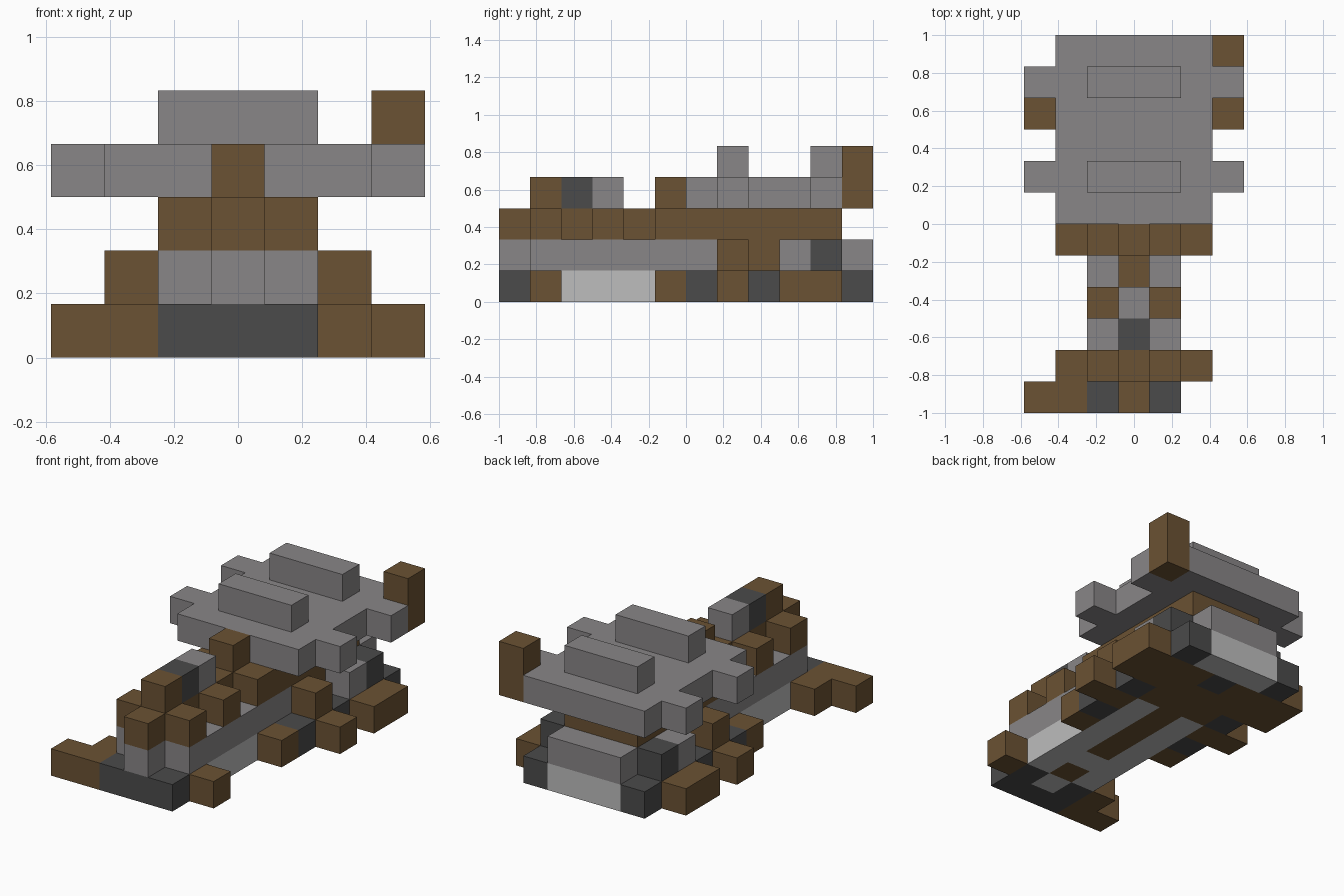
import bpy
import bmesh
from mathutils import Matrix, Vector

CELL = 1 / 6            # edge of one cube
LENGTH = 12             # cubes from front to back

default = bpy.data.objects.get("Cube")
if default:
    bpy.data.objects.remove(default, do_unlink=True)


def make_material(name, colour):
    mat = bpy.data.materials.new(name)
    mat.use_nodes = True
    rgba = (*colour, 1)
    mat.diffuse_color = rgba
    mat.node_tree.nodes["Principled BSDF"].inputs["Base Color"].default_value = rgba
    return mat


BROWN = make_material("brown wood", (0.147, 0.084, 0.033))
GRAY = make_material("mid gray", (0.25, 0.24, 0.245))
LIGHT = make_material("light gray", (0.51, 0.51, 0.51))
DARK = make_material("dark gray", (0.07, 0.07, 0.07))


def box(x, row, layer, wide=1, deep=1, high=1):
    """A block of cubes: x is its right-most column, row counts from the front."""
    return x, row, layer, wide, deep, high


def part(name, mat, *boxes, mirror=False):
    """Join blocks into one flat-shaded object, optionally mirrored over x."""
    blocks = list(boxes)
    if mirror:
        blocks += [box(1 - x - w, r, l, w, d, h) for x, r, l, w, d, h in boxes]
    bm = bmesh.new()
    for x, row, layer, wide, deep, high in blocks:
        size = Vector((wide, deep, high))
        corner = Vector((x - 0.5, row - LENGTH / 2, layer))
        place = Matrix.Translation((corner + size / 2) * CELL)
        bmesh.ops.create_cube(bm, size=1, matrix=place @ Matrix.Diagonal((*(size * CELL), 1)))
    mesh = bpy.data.meshes.new(name)
    bm.to_mesh(mesh)
    bm.free()
    mesh.materials.append(mat)
    obj = bpy.data.objects.new(name, mesh)
    bpy.context.collection.objects.link(obj)
    return obj


# Floor layer
part("front_bumper", DARK, box(-1, 0, 0, wide=3))
part("bumper_extension", BROWN, box(-3, 0, 0, wide=2))
part("floor_front_corners", DARK, box(1, 1, 0), mirror=True)
part("floor_front_centre", LIGHT, box(0, 1, 0), box(0, 3, 0))
part("floor_spine", BROWN, box(0, 2, 0), box(0, 4, 0, deep=6))
part("side_sills", LIGHT, box(1, 2, 0, deep=6), mirror=True)
part("floor_rear", BROWN, box(1, 8, 0, deep=3), mirror=True)
part("floor_rear_centre", DARK, box(0, 10, 0))
part("rear_plate", LIGHT, box(-1, 11, 0, wide=3))

# Wheels and outer blocks
part("front_wheels", BROWN, box(2, 1, 0), mirror=True)
part("middle_wheels", BROWN, box(2, 5, 0), box(2, 7, 0, wide=2), mirror=True)
part("rear_wheels", BROWN, box(2, 9, 0, wide=2, deep=2), mirror=True)
part("wheel_spacers", DARK, box(2, 6, 0), box(2, 8, 0), mirror=True)
part("rear_corners", DARK, box(2, 11, 0), mirror=True)

# Lower body
part("nose_post", GRAY, box(0, 0, 1))
part("lower_body", GRAY, box(-1, 1, 1, wide=3, deep=7))
part("body_band", BROWN, box(-1, 8, 1, wide=3))
part("rear_body", GRAY, box(-1, 9, 1, wide=3, deep=3))
part("side_steps", BROWN, box(2, 7, 1), mirror=True)
part("side_boxes", GRAY, box(2, 9, 1), mirror=True)
part("side_vents", DARK, box(2, 10, 1), mirror=True)

# Upper body and hood
part("hood_spine", BROWN, box(0, 0, 2, deep=6))
part("hood_studs", BROWN, *[box(1, row, 2) for row in (1, 3, 5)], mirror=True)
part("cabin", BROWN, box(-1, 6, 2, wide=3, deep=5))
part("hood_ornament_front", BROWN, box(0, 1, 3))
part("hood_ornament_middle", DARK, box(0, 2, 3))
part("hood_ornament_back", GRAY, box(0, 3, 3))
part("windscreen_post", BROWN, box(0, 5, 3))

# Roof
part("roof", GRAY, box(-2, 6, 3, wide=5, deep=6))
part("roof_tabs", GRAY, *[box(3, row, 3) for row in (7, 10)], mirror=True)
part("roof_bars", GRAY, *[box(-1, row, 4, wide=3) for row in (7, 10)])
part("rear_post", BROWN, box(3, 11, 3, high=2))
